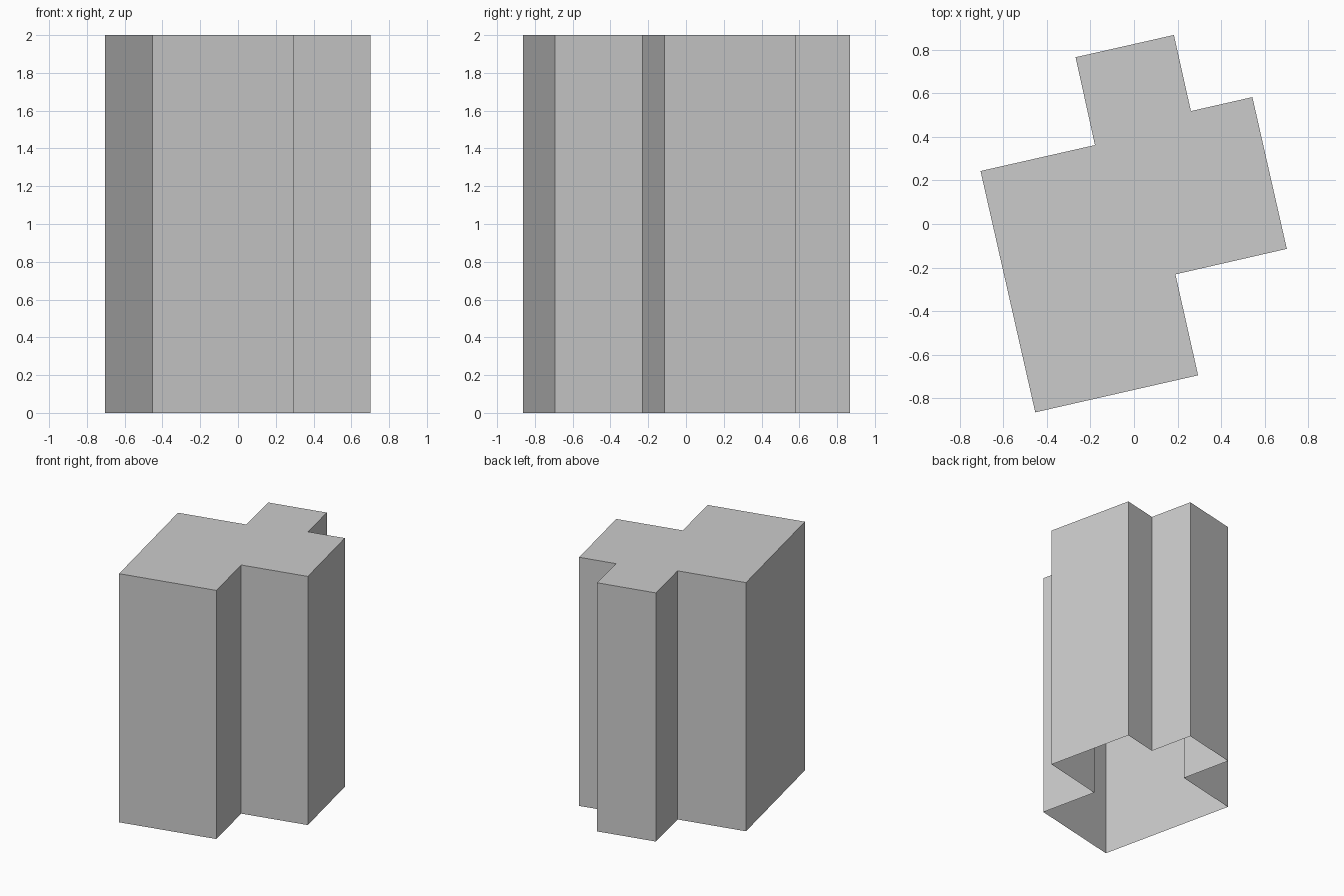
import bpy
import bmesh

cube = bpy.data.objects.get("Cube")
if cube:
    bpy.data.objects.remove(cube, do_unlink=True)

HEIGHT = 2.0

# Stepped floor plan, counter-clockwise from the front left corner
PLAN = [
    (-0.453, -0.864), (0.294, -0.694), (0.190, -0.231), (0.701, -0.114),
    (0.543, 0.582), (0.261, 0.518), (0.183, 0.867), (-0.268, 0.765),
    (-0.179, 0.362), (-0.704, 0.243),
]

# Plain grey
grey = bpy.data.materials.new("light_grey")
grey.use_nodes = True
colour = (0.6, 0.6, 0.6, 1.0)
grey.diffuse_color = colour
grey.node_tree.nodes["Principled BSDF"].inputs["Base Color"].default_value = colour

# Walls and flat roof, open underneath
bm = bmesh.new()
base = [bm.verts.new((x, y, 0.0)) for x, y in PLAN]
roof = [bm.verts.new((x, y, HEIGHT)) for x, y in PLAN]
for i in range(len(PLAN)):
    j = (i + 1) % len(PLAN)
    bm.faces.new((base[i], base[j], roof[j], roof[i]))
bm.faces.new(roof)

mesh = bpy.data.meshes.new("building_block")
bm.to_mesh(mesh)
bm.free()
mesh.materials.append(grey)
block = bpy.data.objects.new("building_block", mesh)
bpy.context.collection.objects.link(block)
